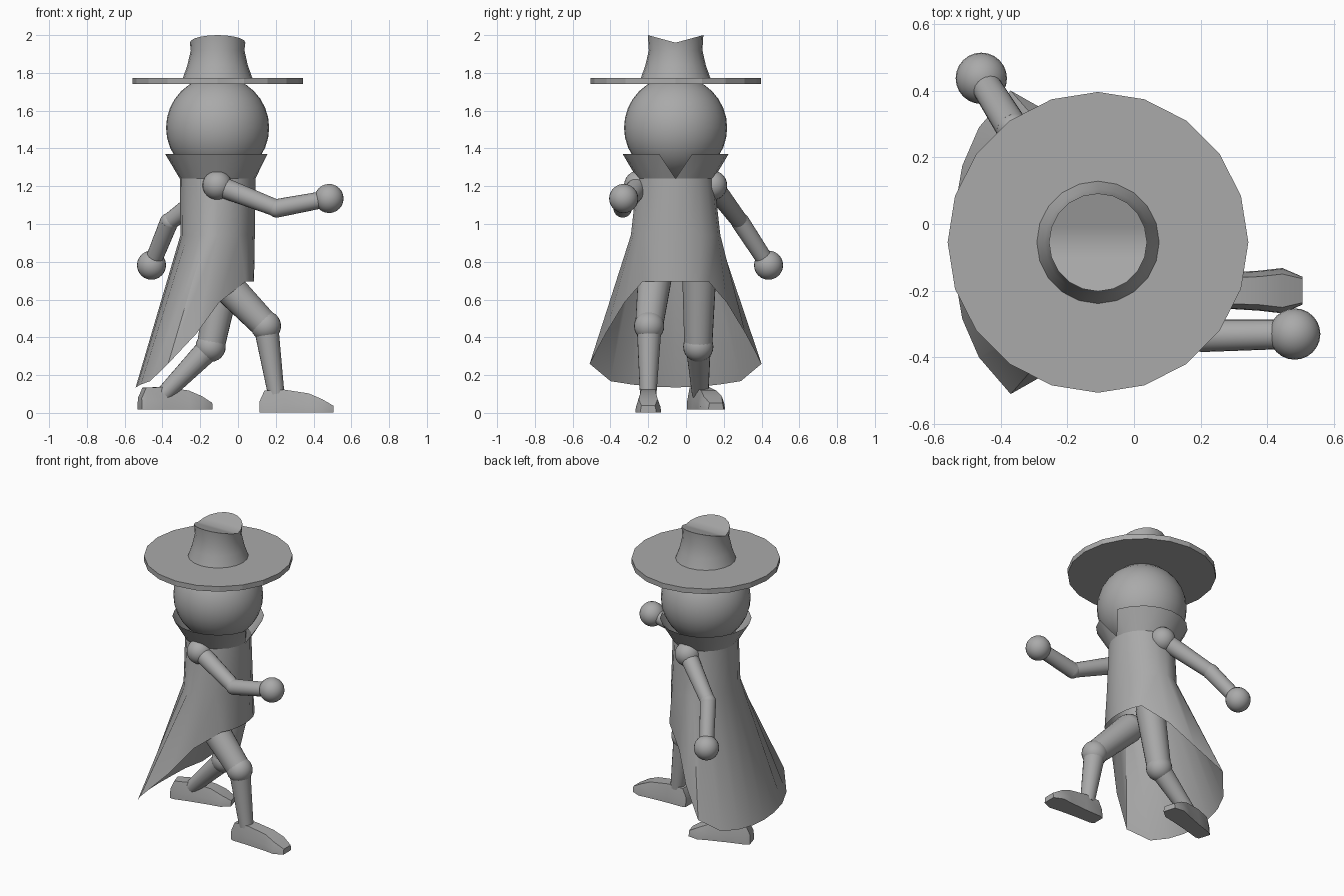
import bpy
import math
from mathutils import Vector, Matrix

cube = bpy.data.objects.get("Cube")
if cube:
    bpy.data.objects.remove(cube, do_unlink=True)

grey = bpy.data.materials.new("plain_grey")
grey.use_nodes = True
COLOUR = (0.4, 0.4, 0.4, 1)
grey.diffuse_color = COLOUR
grey.node_tree.nodes["Principled BSDF"].inputs["Base Color"].default_value = COLOUR

CX, CY = -0.108, -0.055   # vertical axis of the body
N = 20                    # sides of coat and hat


def finish(obj, name, angle=35):
    obj.name = name
    obj.data.materials.clear()
    obj.data.materials.append(grey)
    bpy.ops.object.select_all(action='DESELECT')
    obj.select_set(True)
    bpy.context.view_layer.objects.active = obj
    bpy.ops.object.shade_smooth_by_angle(angle=math.radians(angle))
    return obj


def mesh_object(name, verts, faces, angle=35):
    mesh = bpy.data.meshes.new(name)
    mesh.from_pydata(verts, [], faces)
    obj = bpy.data.objects.new(name, mesh)
    bpy.context.collection.objects.link(obj)
    return finish(obj, name, angle)


def ball(name, centre, radius, segments=24):
    bpy.ops.mesh.primitive_uv_sphere_add(segments=segments, ring_count=segments // 2,
                                         radius=radius, location=centre)
    return finish(bpy.context.object, name)


def limb(name, a, b, r1, r2):
    a, b = Vector(a), Vector(b)
    bpy.ops.mesh.primitive_cone_add(vertices=20, radius1=r1, radius2=r2,
                                    depth=(b - a).length, location=(a + b) / 2)
    obj = bpy.context.object
    obj.rotation_euler = (b - a).to_track_quat('Z', 'Y').to_euler()
    return finish(obj, name)


def ring(rx, ry, z):
    return [(CX + rx * math.cos(math.tau * k / N), CY + ry * math.sin(math.tau * k / N), z)
            for k in range(N)]


def bridge(rows, start=0):
    """Quads between consecutive closed rings of N points."""
    return [(start + r * N + k, start + r * N + (k + 1) % N,
             start + (r + 1) * N + (k + 1) % N, start + (r + 1) * N + k)
            for r in range(rows - 1) for k in range(N)]


# Head
ball("head", (CX, CY, 1.51), 0.273, 32)

# Hat brim
bpy.ops.mesh.primitive_cylinder_add(vertices=N, radius=0.451, depth=0.034,
                                    location=(CX, CY, 1.757))
finish(bpy.context.object, "hat_brim", 10)

# Hat crown with a creased top
profile = [(0.185, 1.77), (0.16, 1.84), (0.142, 1.92)]
verts = [p for r, z in profile for p in ring(r, r, z)]
verts += [(x, y, 1.96 + 0.04 * abs(y - CY) / 0.147) for x, y, z in ring(0.147, 0.147, 0)]
top = 3 * N
half = N // 2
faces = bridge(4)
faces.append([top + k for k in range(half + 1)])
faces.append([top + k % N for k in range(half, N + 1)])
mesh_object("hat_crown", verts, faces)

# Coat: round chest, oval waist, hem swept back into a long tail
hem_half = [(0.085, 0, 0.695), (0.08, 0.06, 0.695), (0.067, 0.12, 0.695),
            (0.04, 0.175, 0.695), (-0.1, 0.27, 0.585), (-0.22, 0.37, 0.42),
            (-0.37, 0.455, 0.26), (-0.465, 0.345, 0.168), (-0.515, 0.23, 0.15),
            (-0.535, 0.115, 0.138), (-0.542, 0, 0.135)]
hem = [(x, CY + d, z) for x, d, z in hem_half]
hem += [(x, CY - d, z) for x, d, z in hem_half[-2:0:-1]]
verts = hem + ring(0.197, 0.237, 0.94) + ring(0.2, 0.203, 1.24)
mesh_object("coat", verts, bridge(3), 50)

# Flared collar with a notch at the throat
verts = ring(0.2, 0.203, 1.24) + ring(0.277, 0.28, 1.37)
faces = bridge(2)[1:-1] + [(0, 1, N + 1), (N - 1, 0, 2 * N - 1)]
mesh_object("collar", verts, faces, 50)

# Arms
arms = {
    "right": ((-0.11, -0.25, 1.205), (0.205, -0.335, 1.083), (0.482, -0.33, 1.135)),
    "left": ((-0.11, 0.14, 1.205), (-0.365, 0.288, 1.01), (-0.458, 0.437, 0.782)),
}
for side, (shoulder, elbow, hand) in arms.items():
    ball(side + "_shoulder", shoulder, 0.078)
    limb(side + "_upper_arm", shoulder, elbow, 0.056, 0.045)
    ball(side + "_elbow", elbow, 0.049)
    limb(side + "_forearm", elbow, hand, 0.049, 0.044)
    ball(side + "_hand", hand, 0.077)

# Legs
legs = {
    "right": ((-0.1, -0.165, 0.715), (0.148, -0.195, 0.46), (0.202, -0.2, 0.1)),
    "left": ((-0.07, 0.07, 0.73), (-0.145, 0.065, 0.35), (-0.39, 0.075, 0.1)),
}
for side, (hip, knee, ankle) in legs.items():
    limb(side + "_thigh", hip, knee, 0.09, 0.074)
    ball(side + "_hip", hip, 0.088)
    ball(side + "_knee", knee, 0.08)
    limb(side + "_shin", knee, ankle, 0.066, 0.044)

# Shoes: sections from heel to toe as (distance, sole half width, top half width, height)
sections = [(0, 0.04, 0.035, 0.06), (0.025, 0.05, 0.035, 0.115), (0.13, 0.052, 0.038, 0.12),
            (0.26, 0.06, 0.042, 0.1), (0.33, 0.068, 0.05, 0.07), (0.39, 0.042, 0.036, 0.035)]


def shoe(name, heel, yaw):
    turn = Matrix.Translation(heel) @ Matrix.Rotation(math.radians(yaw), 4, 'Z')
    verts, faces = [], []
    for d, sole, upper, h in sections:
        verts += [turn @ Vector(p) for p in
                  ((d, -sole, 0), (d, sole, 0), (d, sole * 0.96, h * 0.4),
                   (d, upper, h), (d, -upper, h), (d, -sole * 0.96, h * 0.4))]
    for s in range(len(sections) - 1):
        for k in range(6):
            a, b = s * 6 + k, s * 6 + (k + 1) % 6
            faces.append((a, b, b + 6, a + 6))
    last = len(verts) - 6
    faces += [list(range(5, -1, -1)), list(range(last, last + 6))]
    mesh_object(name, verts, faces, 40)


shoe("right_shoe", (0.115, -0.2, 0.003), 0)
shoe("left_shoe", (-0.52, 0.045, 0.018), 17)
